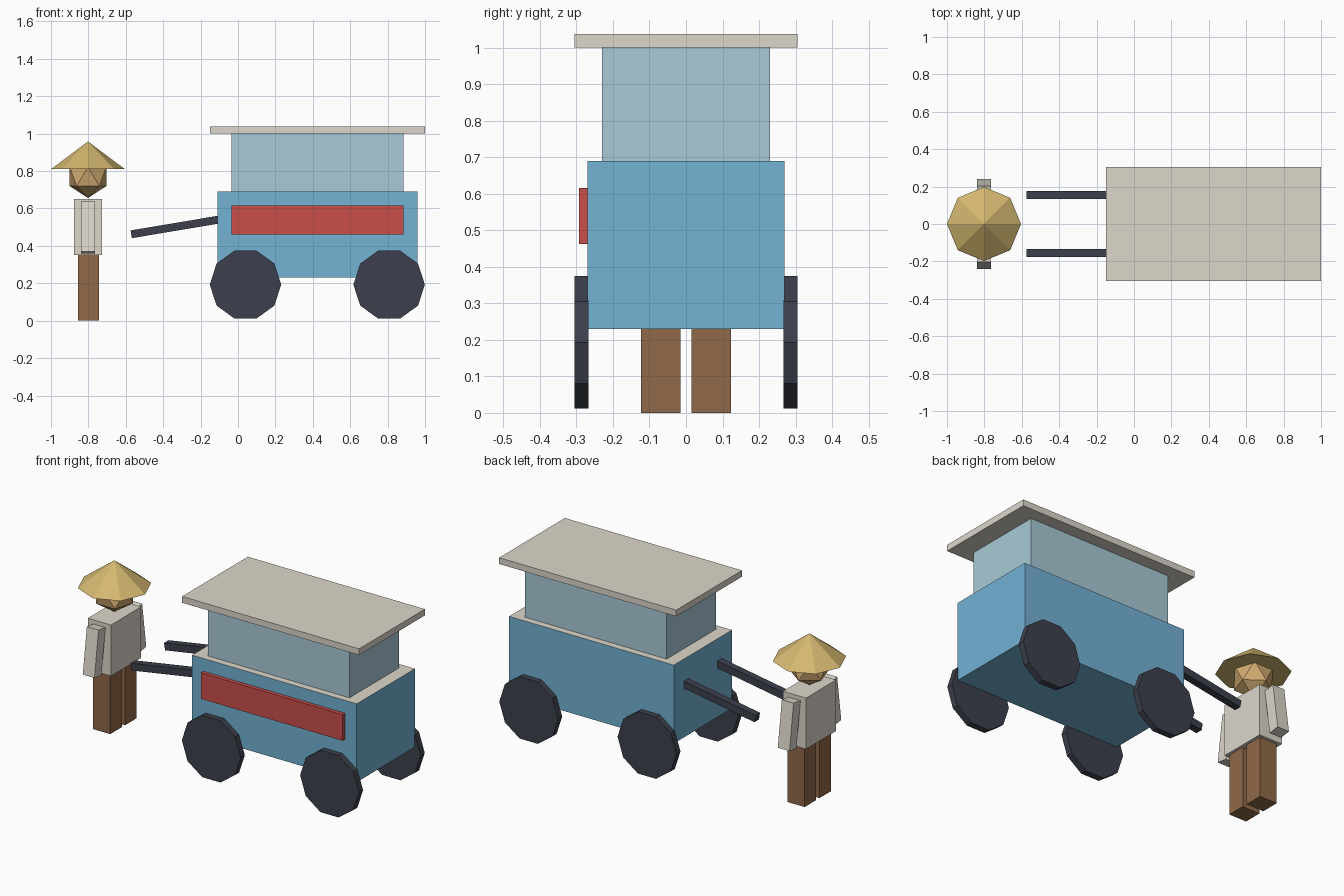
import bpy, bmesh
from math import radians, pi
from mathutils import Matrix

if "Cube" in bpy.data.objects:
    bpy.data.objects.remove(bpy.data.objects["Cube"])


def material(name, hex_rgb):
    m = bpy.data.materials.new(name)
    srgb = [int(hex_rgb[i:i + 2], 16) / 255 for i in (0, 2, 4)]
    m.diffuse_color = [((c + 0.055) / 1.055) ** 2.4 for c in srgb] + [1]
    m.use_nodes = True
    m.node_tree.nodes["Principled BSDF"].inputs["Base Color"].default_value = m.diffuse_color
    return m


BLUE = material("blue_paint", "72B2D4")
GLASS = material("pale_glass", "A8CAD6")
CREAM = material("cream", "DCD7CB")
RED = material("red_paint", "C84E4A")
DARK = material("dark_rubber", "3C404C")
BROWN = material("brown_cloth", "906848")
STRAW = material("straw", "D4B870")
SKIN = material("skin", "D0AA70")


def finish(name, bm, *mats):
    me = bpy.data.meshes.new(name)
    bm.to_mesh(me)
    bm.free()
    for m in mats:
        me.materials.append(m)
    ob = bpy.data.objects.new(name, me)
    bpy.context.collection.objects.link(ob)
    return ob


def box(name, centre, size, mat, rot=Matrix()):
    bm = bmesh.new()
    bmesh.ops.create_cube(bm, size=1, matrix=Matrix.Translation(centre) @ rot @ Matrix.Diagonal((*size, 1)))
    return finish(name, bm, mat)


def span(name, x, y, z, mat):
    """Box given by its extents on each axis."""
    return box(name, [sum(r) / 2 for r in (x, y, z)], [r[1] - r[0] for r in (x, y, z)], mat)


def cone(name, sides, r1, r2, depth, matrix, mat):
    bm = bmesh.new()
    bmesh.ops.create_cone(bm, cap_ends=True, segments=sides, radius1=r1, radius2=r2, depth=depth, matrix=matrix)
    return finish(name, bm, mat)


# Cart: body with cream counter top, glass cabin, roof, sign panel
body = span("cart_body", (-0.11, 0.96), (-0.27, 0.27), (0.23, 0.69), BLUE)
body.data.materials.append(CREAM)
for p in body.data.polygons:
    if p.normal.z > 0.9:
        p.material_index = 1
span("cart_cabin", (-0.035, 0.885), (-0.23, 0.23), (0.69, 1.0), GLASS)
span("cart_roof", (-0.15, 1.0), (-0.305, 0.305), (1.0, 1.037), CREAM)
span("front_panel", (-0.035, 0.885), (-0.293, -0.27), (0.462, 0.615), RED)

# Person: torso
span("torso", (-0.877, -0.727), (-0.14, 0.14), (0.352, 0.652), CREAM)

for side, tag in ((-1, "front"), (1, "back")):
    # Ten-sided wheels with a corner pointing along x
    for x, end in ((0.04, "left"), (0.808, "right")):
        turn = Matrix.Rotation(pi / 2, 4, 'X') @ Matrix.Rotation(pi / 2, 4, 'Z')
        cone(f"wheel_{tag}_{end}", 10, 0.191, 0.191, 0.038,
             Matrix.Translation((x, side * 0.286, 0.193)) @ turn, DARK)
    # Push handles sloping up to the body
    box(f"handle_{tag}", (-0.338, side * 0.155, 0.501), (0.472, 0.042, 0.042), DARK,
        Matrix.Rotation(radians(-9.5), 4, 'Y'))
    # Legs and splayed arms
    box(f"leg_{tag}", (-0.8, side * 0.069, 0.176), (0.112, 0.107, 0.352), BROWN)
    box(f"arm_{tag}", (-0.802, side * 0.189, 0.498), (0.076, 0.065, 0.27), CREAM,
        Matrix.Rotation(radians(side * 8), 4, 'X'))

# Head and conical straw hat
bm = bmesh.new()
bmesh.ops.create_icosphere(bm, subdivisions=1, radius=0.115,
                           matrix=Matrix.Translation((-0.802, 0, 0.771)) @ Matrix.Rotation(-pi / 2, 4, 'Z'))
finish("head", bm, SKIN)
cone("straw_hat", 8, 0.198, 0, 0.148, Matrix.Translation((-0.802, 0, 0.884)), STRAW)
